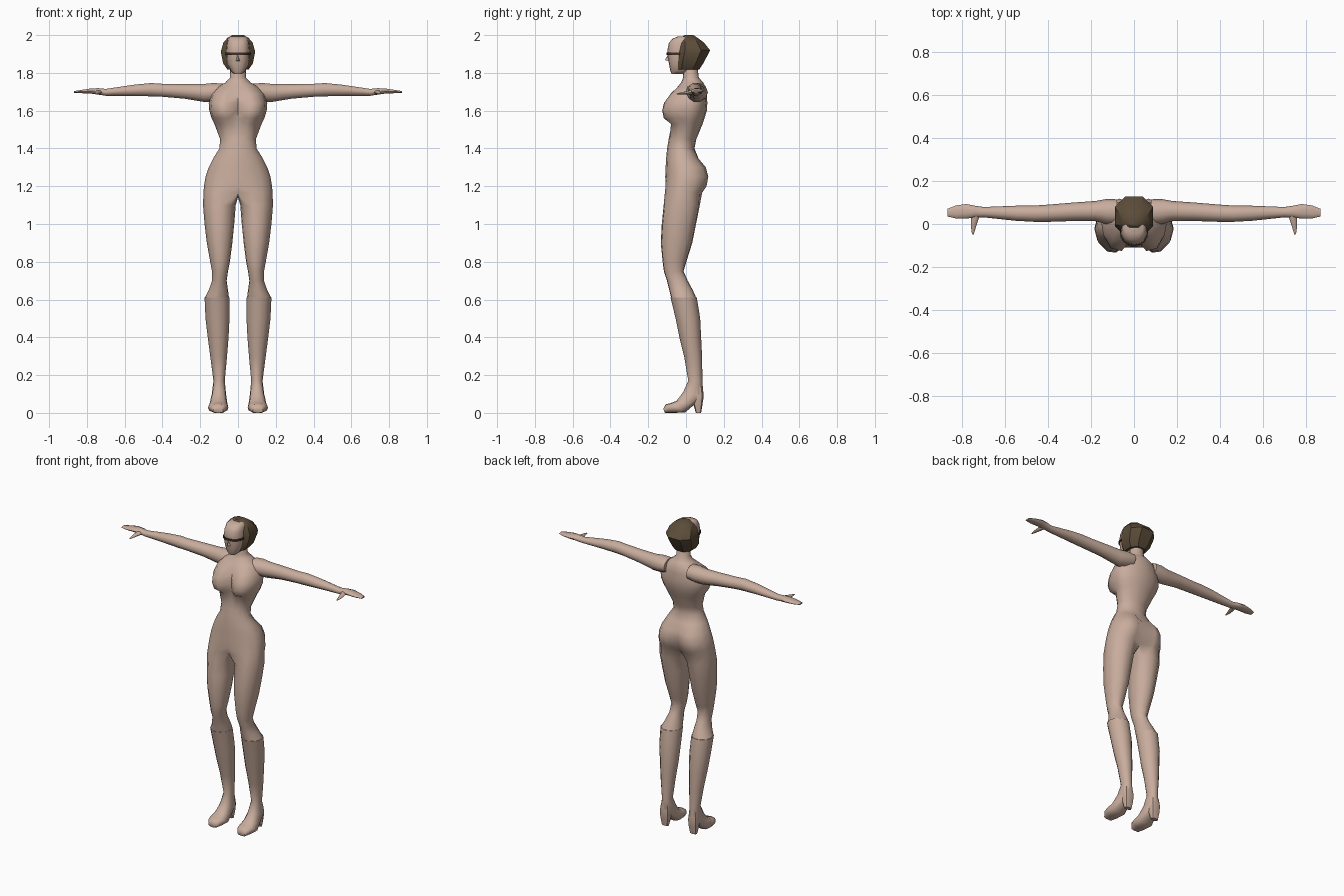
import bpy, bmesh, math
from mathutils import Vector as V


def material(name, rgb):
    m = bpy.data.materials.new(name)
    m.diffuse_color = (*rgb, 1)
    return m


SKIN = material("skin", (0.58, 0.415, 0.335))
HAIR = material("dark_brown", (0.105, 0.072, 0.04))
BAND = material("deep_brown", (0.05, 0.032, 0.02))


def circle(n):
    return [360 * i / n for i in range(n)]


def ellipse(c, u, v, angles, p=1.0):
    """Points around c; u is the 0 degree axis, v the 90 degree axis, p < 1 squares it off."""
    def f(a):
        return math.copysign(abs(a) ** p, a) if abs(a) > 1e-6 else 0.0
    return [V(c) + V(u) * f(math.cos(math.radians(a))) + V(v) * f(math.sin(math.radians(a)))
            for a in angles]


def tilted(cx, w, front, back, angles, p=1.0):
    """Ring of half width w between a front and a back point given as (y, z)."""
    f, b = V((cx, *front)), V((cx, *back))
    return ellipse((f + b) / 2, (f - b) / 2, (w, 0, 0), angles, p)


def skin_rings(bm, rings, closed=True):
    """Join neighbouring rings with quads."""
    for a, b in zip(rings, rings[1:]):
        n = len(a)
        for i in range(n if closed else n - 1):
            j = (i + 1) % n
            bm.faces.new((a[i], a[j], b[j], b[i]))


def finish(name, bm, mat, mirror=False, angle=50):
    if mirror:
        bmesh.ops.mirror(bm, geom=bm.verts[:] + bm.edges[:] + bm.faces[:],
                         axis='X', merge_dist=0.0005)
    bmesh.ops.recalc_face_normals(bm, faces=bm.faces[:])
    me = bpy.data.meshes.new(name)
    bm.to_mesh(me)
    bm.free()
    me.materials.append(mat)
    ob = bpy.data.objects.new(name, me)
    bpy.context.collection.objects.link(ob)
    bpy.ops.object.select_all(action='DESELECT')
    ob.select_set(True)
    bpy.context.view_layer.objects.active = ob
    bpy.ops.object.shade_smooth_by_angle(angle=math.radians(angle))


def loft(name, rings, mat, mirror=False, angle=50):
    """Closed tube through the rings with capped ends."""
    bm = bmesh.new()
    vs = [[bm.verts.new(p) for p in r] for r in rings]
    skin_rings(bm, vs)
    bm.faces.new(vs[0])
    bm.faces.new(vs[-1])
    finish(name, bm, mat, mirror, angle)


# Body: half torso and one leg, mirrored into one skin
# z, half width, front y, back y, front swell, back swell
TORSO = [(1.84, .040, -.015, .060, 0, 0), (1.775, .043, -.015, .068, 0, 0),
         (1.75, .065, -.025, .090, 0, 0), (1.725, .110, -.045, .105, .005, 0),
         (1.69, .140, -.060, .110, .03, 0), (1.64, .155, -.065, .113, .065, 0),
         (1.60, .152, -.065, .110, .075, 0), (1.56, .140, -.070, .098, .06, 0),
         (1.53, .125, -.075, .088, .012, 0), (1.45, .095, -.092, .055, 0, 0),
         (1.40, .098, -.100, .045, 0, 0), (1.35, .130, -.105, .065, 0, .005),
         (1.30, .155, -.108, .085, 0, .03), (1.25, .172, -.110, .085, 0, .045),
         (1.20, .180, -.108, .075, .008, .045), (1.165, .183, -.100, .060, .02, .035)]
SWELL = (0, .9, 1, .6, 0)
bm = bmesh.new()
rows = []
for z, w, yf, yb, bust, seat in TORSO:
    pts = tilted(0, w, (yf, z), (yb, z), [22.5 * i for i in range(9)])
    for i, k in enumerate(SWELL):
        pts[i].y -= bust * k
        pts[8 - i].y += seat * k
    rows.append([bm.verts.new(p) for p in pts])
skin_rings(bm, rows, closed=False)

# crotch strip closes the hip arc into a leg ring
hip = rows[-1]
strip = [bm.verts.new((0, y, z)) for y, z in ((.03, 1.15), (-.02, 1.142), (-.07, 1.15))]
LEG_ANGLES = [-45 + 33.75 * i for i in range(9)] + [247.5, 270, 292.5]
# z, inner x, outer x, front y, back y
LEG = [(1.10, .012, .185, -.120, .075), (1.0, .02, .177, -.130, .055),
       (.90, .03, .165, -.135, .035), (.80, .043, .147, -.125, .003),
       (.75, .053, .138, -.118, -.012), (.70, .06, .137, -.102, .010),
       (.65, .053, .155, -.090, .037), (.61, .048, .175, -.080, .055)]
legs = [hip + strip]
for z, a, b, yf, yb in LEG:
    pts = tilted((a + b) / 2, (b - a) / 2, (yf, z), (yb, z), LEG_ANGLES)
    legs.append([bm.verts.new(p) for p in pts])
skin_rings(bm, legs)
finish("body", bm, SKIN, mirror=True, angle=60)

# Boots: shaft running on into the foot
SHAFT = [(.612, .046, .177, -.082, .057), (.50, .045, .172, -.055, .075),
         (.40, .050, .160, -.035, .080), (.30, .058, .147, -.010, .085),
         (.17, .070, .130, .012, .087)]
boot = [tilted((a + b) / 2, (b - a) / 2, (yf, z), (yb, z), circle(12))
        for z, a, b, yf, yb in SHAFT]
# centre x, half width, front (y, z), back (y, z)
FOOT = [(.101, .038, (-.015, .11), (.092, .085)), (.103, .046, (-.05, .064), (.045, .045)),
        (.105, .054, (-.08, .052), (-.005, .002)), (.105, .045, (-.108, .045), (-.07, 0)),
        (.105, .028, (-.120, .022), (-.112, 0))]
boot += [tilted(cx, w, f, b, circle(12), .8) for cx, w, f, b in FOOT]
loft("boot", boot, SKIN, mirror=True)

# Boot heels
loft("boot_heel", [tilted(.102, w, (a, z), (b, z), circle(8), .8) for z, w, a, b in
     ((.14, .030, .02, .088), (.09, .036, .025, .094), (.05, .034, .038, .088),
      (0, .024, .052, .08))], SKIN, mirror=True)

# Arms with flat hands: x, centre y, half depth, centre z, half height
ARM = [(.08, .055, .060, 1.70, .045), (.13, .058, .058, 1.697, .052),
       (.18, .060, .047, 1.694, .050), (.28, .057, .043, 1.702, .041),
       (.40, .050, .040, 1.708, .036), (.46, .048, .038, 1.711, .037),
       (.55, .050, .035, 1.708, .031), (.70, .055, .024, 1.697, .019),
       (.74, .058, .027, 1.702, .018), (.78, .059, .034, 1.704, .014),
       (.83, .056, .030, 1.701, .009), (.868, .053, .018, 1.699, .005)]
loft("arm", [ellipse((x, y, z), (0, dy, 0), (0, 0, dz), circle(10))
     for x, y, dy, z, dz in ARM], SKIN, mirror=True)

# Thumbs
loft("thumb", [ellipse((x, y, z), (r, r * .3, 0), (0, 0, r * .7), circle(6)) for x, y, z, r in
     ((.735, .05, 1.699, .018), (.742, .02, 1.696, .016), (.748, -.015, 1.692, .011),
      (.750, -.048, 1.689, .004))], SKIN, mirror=True)

# Head: z, half width, front y, back y
HEAD = [(1.795, .022, -.076, -.02), (1.81, .038, -.083, .02), (1.845, .055, -.090, .05),
        (1.88, .062, -.095, .07), (1.92, .063, -.098, .07), (1.955, .059, -.092, .06),
        (1.98, .054, -.074, .04), (1.992, .042, -.045, .02)]
loft("head", [tilted(0, w, (a, z), (b, z), circle(16), .8) for z, w, a, b in HEAD], SKIN)

# Nose
loft("nose", [[V((-.004, -.094, 1.898)), V((.004, -.094, 1.898)), V((0, -.09, 1.90))],
              [V((-.011, -.09, 1.862)), V((.011, -.09, 1.862)), V((0, -.112, 1.868))]], SKIN)

# Thin brow band around the face
loft("brow_band", [tilted(0, .066, (-.102, z), (.05, z), circle(16), .8)
     for z in (1.896, 1.909)], BAND, angle=30)

# Hair: faceted cap behind the face
CAP = [(1.818, .060, -.062, .075), (1.85, .084, -.064, .096), (1.90, .095, -.062, .124),
       (1.92, .095, -.058, .134), (1.96, .083, -.045, .100), (1.985, .060, -.028, .065),
       (2.0, .032, -.01, .04)]
loft("hair", [tilted(0, w, (a, z), (b, z), [22.5 + x for x in circle(8)], .85)
     for z, w, a, b in CAP], HAIR, angle=30)
